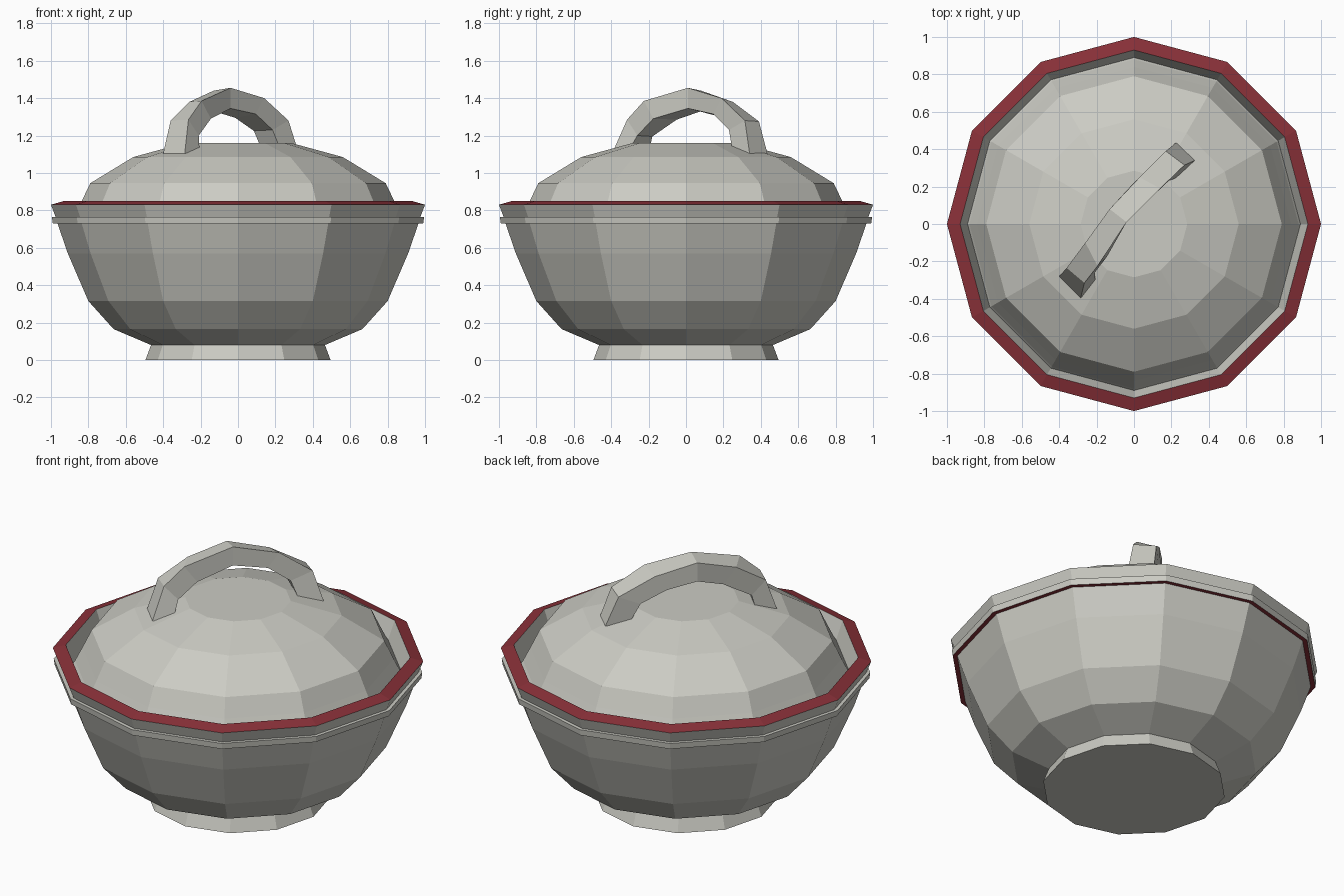
import bpy, math

if "Cube" in bpy.data.objects:
    bpy.data.objects.remove(bpy.data.objects["Cube"])

SIDES = 12

red = bpy.data.materials.new("rim_red")
red.diffuse_color = (0.25, 0.03, 0.04, 1)
red.use_nodes = True
red.node_tree.nodes["Principled BSDF"].inputs["Base Color"].default_value = red.diffuse_color
grey = bpy.data.materials.new("glaze_grey")
grey.diffuse_color = (0.6, 0.6, 0.55, 1)
grey.use_nodes = True
grey.node_tree.nodes["Principled BSDF"].inputs["Base Color"].default_value = grey.diffuse_color


def make_object(name, verts, faces, mats=(), indices=None):
    mesh = bpy.data.meshes.new(name)
    mesh.from_pydata(verts, [], faces)
    for m in mats:
        mesh.materials.append(m)
    if indices:
        for poly, i in zip(mesh.polygons, indices):
            poly.material_index = i
    mesh.update()
    obj = bpy.data.objects.new(name, mesh)
    bpy.context.collection.objects.link(obj)
    return obj


def lathe(name, profile, red_bands=()):
    """Turn an (r, z) profile, listed bottom-outside first, with both ends capped."""
    verts = [(r * math.cos(2 * math.pi * k / SIDES), r * math.sin(2 * math.pi * k / SIDES), z)
             for r, z in profile for k in range(SIDES)]
    faces, indices = [], []
    for i in range(len(profile) - 1):
        a, b = i * SIDES, (i + 1) * SIDES
        for k in range(SIDES):
            n = (k + 1) % SIDES
            faces.append((a + k, a + n, b + n, b + k))
            indices.append(1 if i in red_bands else 0)
    last = (len(profile) - 1) * SIDES
    faces += [tuple(reversed(range(SIDES))), tuple(range(last, last + SIDES))]
    indices += [0, 0]
    return make_object(name, verts, faces, (grey, red), indices)


# Bowl with foot, raised band, red-edged rim and inner wall
lathe("bowl", [(0.495, 0), (0.465, 0.08), (0.665, 0.165), (0.80, 0.315), (0.91, 0.57),
               (0.965, 0.73), (0.99, 0.73), (0.995, 0.765), (0.975, 0.765), (1.0, 0.83),
               (0.93, 0.85), (0.89, 0.74), (0.78, 0.40), (0.60, 0.22)],
      red_bands=(5, 9))

# Domed lid with a small flange
lathe("lid", [(0.87, 0.73), (0.89, 0.745), (0.88, 0.76), (0.84, 0.84), (0.79, 0.945),
              (0.56, 1.085), (0.285, 1.16)])

# Arched handle: outer back edge, outer front edge, inward shift, drop
stations = [
    ((-0.40, -0.28, 1.105), (-0.285, -0.395, 1.105), 0.08, 0),
    ((-0.36, -0.235, 1.28), (-0.265, -0.315, 1.285), 0.055, 0.085),
    ((-0.26, -0.10, 1.38), (-0.195, -0.225, 1.385), 0.05, 0.095),
    ((-0.13, 0.08, 1.44), (-0.04, 0.01, 1.455), 0, 0.11),
    ((0.03, 0.25, 1.38), (0.14, 0.19, 1.40), -0.045, 0.085),
    ((0.17, 0.39, 1.275), (0.27, 0.315, 1.28), -0.085, 0.05),
    ((0.225, 0.435, 1.105), (0.325, 0.34, 1.105), -0.09, 0),
]
verts = []
for back, front, shift, drop in stations:
    inner = [(x + shift, y + shift, z - drop) for x, y, z in (front, back)]
    verts += [back, front] + inner
faces = [(3, 2, 1, 0)]
for i in range(len(stations) - 1):
    a, b = 4 * i, 4 * i + 4
    for k in range(4):
        n = (k + 1) % 4
        faces.append((a + k, a + n, b + n, b + k))
end = 4 * (len(stations) - 1)
faces.append((end, end + 1, end + 2, end + 3))
make_object("handle", verts, faces, (grey,))
